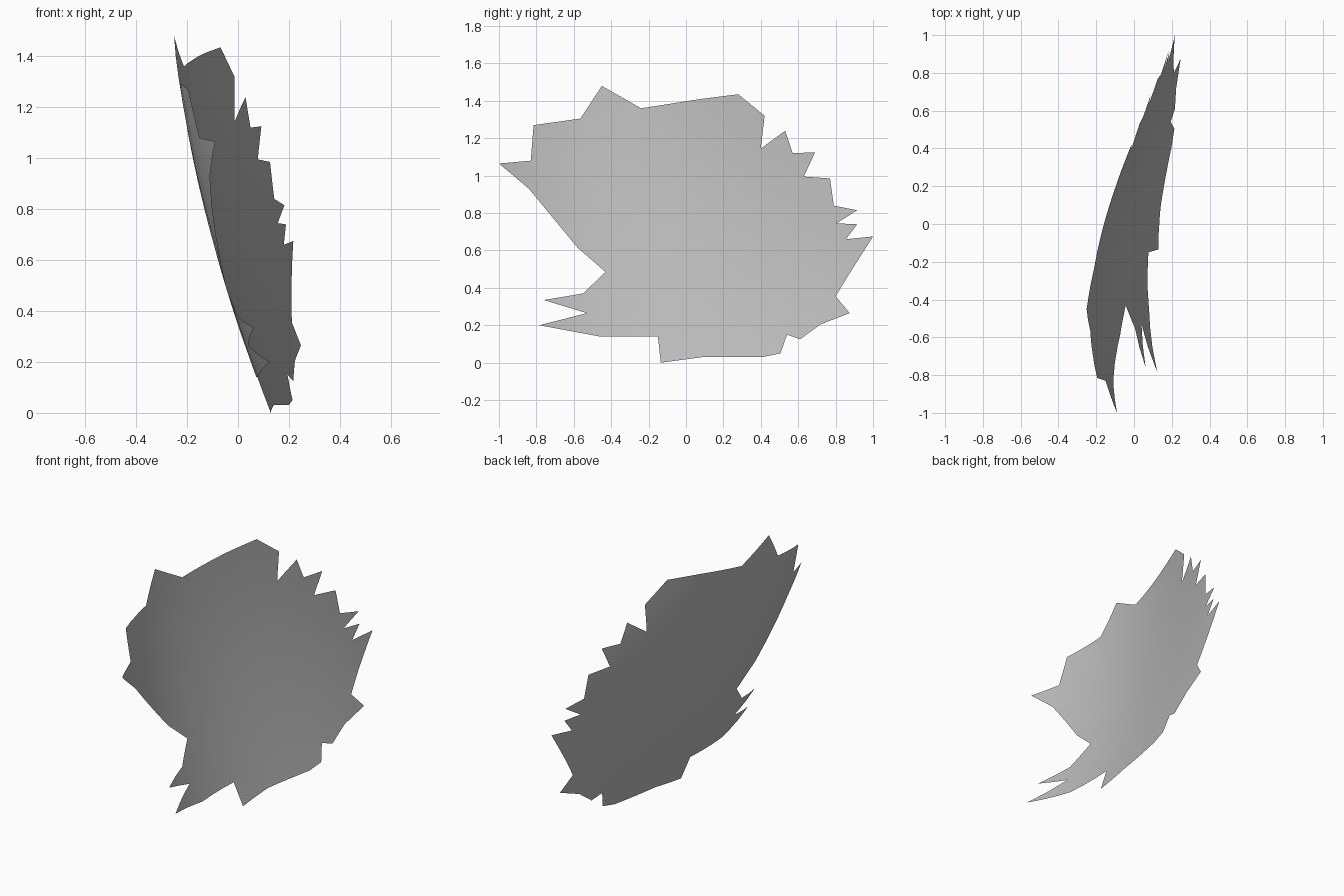
import bpy
import bmesh
from mathutils import Vector

# Remove the default cube only
default = bpy.data.objects.get("Cube")
if default:
    bpy.data.objects.remove(default, do_unlink=True)

# Jagged broken edge of the shard, as (y, z) points around the rim
TOP_EDGE = [(-.45, 1.48), (-.24, 1.36), (.08, 1.41), (.28, 1.435), (.42, 1.32)]
BACK_TEETH = [(.4, 1.145), (.53, 1.24), (.57, 1.12), (.69, 1.125), (.63, .995),
              (.77, .985), (.79, .84), (.915, .815), (.805, .745), (.915, .74),
              (.855, .66), (1, .675), (.87, .47), (.8, .355), (.875, .265)]
BOTTOM_EDGE = [(.72, .205), (.61, .125), (.54, .15), (.505, .05), (.41, .03),
               (.09, .03), (-.135, 0), (-.15, .14), (-.46, .14)]
FRONT_SPIKES = [(-.785, .2), (-.53, .265), (-.76, .335), (-.55, .37), (-.43, .485),
                (-.58, .615), (-.84, .93), (-1, 1.065), (-.83, 1.08),
                (-.815, 1.27), (-.565, 1.305)]


def shell_depth(y, z):
    """Shallow bowl surface that the shard was broken from."""
    along_y = .11 * y + .18 * y ** 2 - .1 * y ** 3
    along_z = -.365 * z + .108 * z ** 2
    return .14 + along_y + along_z + .125 * y * z


def slice_sheet(bm, axis, start, stop, step):
    """Cut the flat sheet along evenly spaced lines so that it can bend."""
    position = start
    while position < stop:
        geometry = bm.verts[:] + bm.edges[:] + bm.faces[:]
        bmesh.ops.bisect_plane(bm, geom=geometry, dist=.0001,
                               plane_co=axis * position, plane_no=axis)
        position += step


def make_material(name, colour):
    material = bpy.data.materials.new(name)
    material.use_nodes = True
    material.diffuse_color = colour
    for node in material.node_tree.nodes:
        if node.type == "BSDF_PRINCIPLED":
            node.inputs["Base Color"].default_value = colour
            node.inputs["Roughness"].default_value = .8
    return material


# Flat outline, wound so that the hollow side faces +x
outline = TOP_EDGE + BACK_TEETH + BOTTOM_EDGE + FRONT_SPIKES
bm = bmesh.new()
bm.faces.new([bm.verts.new((0, y, z)) for y, z in reversed(outline)])
slice_sheet(bm, Vector((0, 1, 0)), -.95, 1, .1)
slice_sheet(bm, Vector((0, 0, 1)), .1, 1.48, .1)

# Bend the sheet onto the bowl
bmesh.ops.triangulate(bm, faces=bm.faces[:])
for vert in bm.verts:
    vert.co.x = shell_depth(vert.co.y, vert.co.z)
for face in bm.faces:
    face.smooth = True

mesh = bpy.data.meshes.new("curved_shard")
bm.to_mesh(mesh)
bm.free()
mesh.materials.append(make_material("plain grey", (.5, .5, .5, 1)))
shard = bpy.data.objects.new("curved_shard", mesh)
bpy.context.collection.objects.link(shard)
